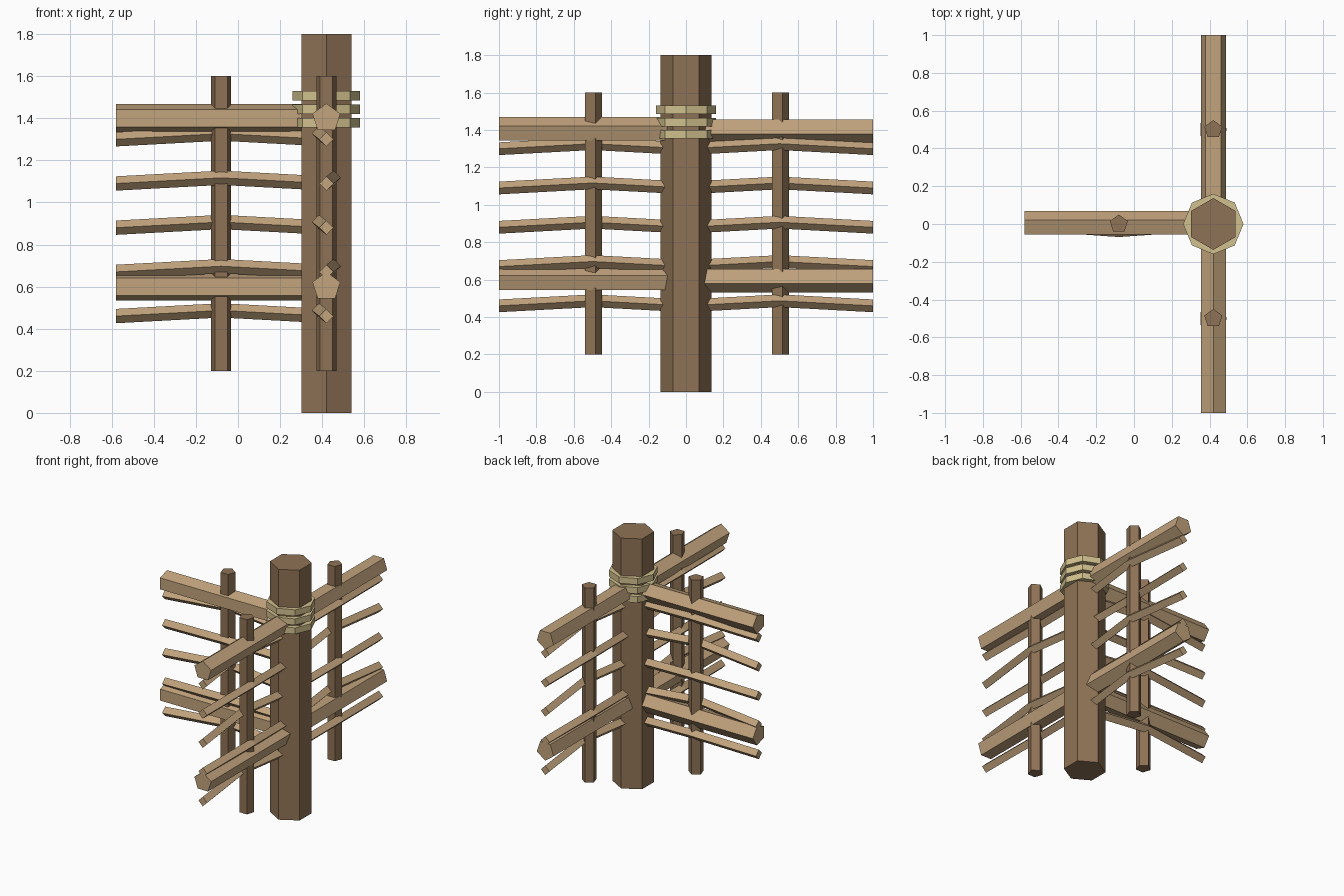
import bpy, bmesh
from math import cos, sin, pi, radians
from mathutils import Vector

cube = bpy.data.objects.get("Cube")
if cube:
    bpy.data.objects.remove(cube)

UP = Vector((0, 0, 1))
CENTRE = Vector((0.42, 0, 0))


def material(name, srgb):
    col = [((c + 0.055) / 1.055) ** 2.4 for c in srgb] + [1]
    m = bpy.data.materials.new(name)
    m.use_nodes = True
    m.diffuse_color = col
    m.node_tree.nodes["Principled BSDF"].inputs["Base Color"].default_value = col
    return m


dark_wood = material("dark wood", (0.56, 0.45, 0.335))
light_wood = material("light wood", (0.76, 0.64, 0.49))
rope = material("rope", (0.82, 0.755, 0.555))


def bar(name, points, axis, sides, radius, turn, mat):
    """Sweep a regular polygon, square to the axis, through the points."""
    axis = Vector(axis)
    if abs(axis.z) > 0.5:
        u, v = Vector((1, 0, 0)), Vector((0, 1, 0))
    else:
        u, v = UP.cross(axis), UP
    bm = bmesh.new()
    rings = []
    for p in points:
        ring = []
        for i in range(sides):
            a = radians(turn) + 2 * pi * i / sides
            ring.append(bm.verts.new(p + radius * (u * cos(a) + v * sin(a))))
        rings.append(ring)
    for a, b in zip(rings, rings[1:]):
        for i in range(sides):
            j = (i + 1) % sides
            bm.faces.new((a[i], a[j], b[j], b[i]))
    bm.faces.new(rings[0])
    bm.faces.new(rings[-1])
    bmesh.ops.recalc_face_normals(bm, faces=bm.faces)
    me = bpy.data.meshes.new(name)
    bm.to_mesh(me)
    bm.free()
    me.materials.append(mat)
    ob = bpy.data.objects.new(name, me)
    bpy.context.collection.objects.link(ob)
    return ob


def upright(name, base, z0, z1, sides, radius, turn, mat):
    return bar(name, [base + UP * z0, base + UP * z1], UP, sides, radius, turn, mat)


# Corner post with three rope bindings
upright("corner_post", CENTRE, 0, 1.8, 6, 0.137, 90, dark_wood)
for i in range(3):
    z = 1.355 + 0.065 * i
    upright(f"rope_binding_{i + 1}", CENTRE, z, z + 0.045, 8, 0.16, 0, rope)

# Three fence wings: direction and roll of the thick rails
wings = {
    "front": ((0, -1, 0), 90),
    "back": ((0, 1, 0), -90),
    "right": ((-1, 0, 0), 180),
}
for side, (d, roll) in wings.items():
    d = Vector(d)
    across = UP.cross(d)
    upright(f"{side}_stake", CENTRE + d * 0.5, 0.2, 1.6, 5, 0.05, 90, dark_wood)

    # Thick rails
    for label, z in (("lower", 0.6), ("upper", 1.4)):
        start = CENTRE + UP * z
        bar(f"{side}_{label}_rail", [start, start + d], d, 5, 0.07, roll, light_wood)

    # Thin rods woven alternately around the stake
    for row in range(5):
        start = CENTRE + UP * (0.46 + 0.21 * row)
        sway = 0.035 if row % 2 else -0.035
        middle = start + d * 0.5 + across * sway + UP * 0.027
        bar(f"{side}_woven_rod_{row + 1}", [start, middle, start + d], d,
            4, 0.034, 0, light_wood)
